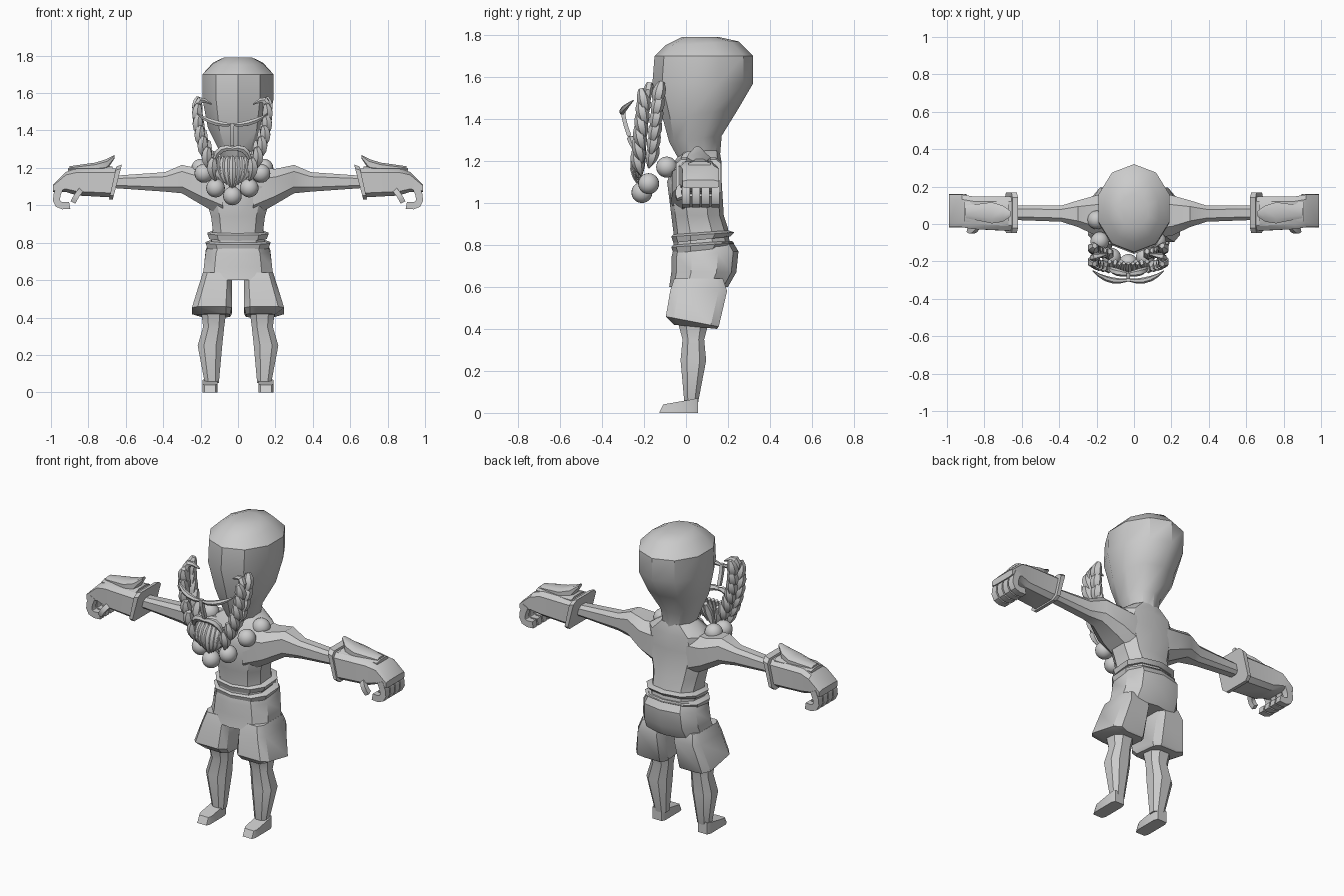
import bpy, bmesh, math
from mathutils import Vector

cube = bpy.data.objects.get("Cube")
if cube:
    bpy.data.objects.remove(cube, do_unlink=True)

shade = (.6, .6, .6, 1)
grey = bpy.data.materials.new("plain_grey")
grey.use_nodes = True
grey.diffuse_color = shade
grey.node_tree.nodes["Principled BSDF"].inputs["Base Color"].default_value = shade


def finish(name, bm):
    bmesh.ops.recalc_face_normals(bm, faces=bm.faces)
    mesh = bpy.data.meshes.new(name)
    bm.to_mesh(mesh)
    bm.free()
    mesh.materials.append(grey)
    obj = bpy.data.objects.new(name, mesh)
    bpy.context.collection.objects.link(obj)
    bpy.ops.object.select_all(action="DESELECT")
    obj.select_set(True)
    bpy.context.view_layer.objects.active = obj
    bpy.ops.object.shade_smooth_by_angle(angle=math.radians(35))


def loft(name, *rings):
    bm = bmesh.new()
    loops = [[bm.verts.new(point) for point in ring] for ring in rings]
    for lower, upper in zip(loops, loops[1:]):
        for i in range(len(lower)):
            bm.faces.new((lower[i - 1], lower[i], upper[i], upper[i - 1]))
    bm.faces.new(loops[0])
    bm.faces.new(loops[-1])
    finish(name, bm)


def outline(sides, power):
    # Rounded outline; a smaller power makes it more square
    def push(value):
        return math.copysign(abs(value) ** power, value)
    for i in range(sides):
        angle = math.tau * (i + (sides == 8) / 2) / sides
        yield push(math.sin(angle)), push(-math.cos(angle))


def level(half_width, front, back, height, rise=0, centre=0, sides=10, power=.8):
    # Horizontal section, tilted upward by rise at the back
    return [(centre + u * half_width, front + (back - front) * (v + 1) / 2,
             height + rise * (v + 1) / 2) for u, v in outline(sides, power)]


def upright(reach, front, back, low, high, slant=0, power=.7):
    # Section across an arm; slant pushes its underside outward
    return [(side * (reach + slant * (1 - v) / 2), front + (back - front) * (u + 1) / 2,
             low + (high - low) * (v + 1) / 2) for u, v in outline(8, power)]


def lock(name, start, bend, end, thick, sides=6, pointed=True):
    # Strand swept along a quadratic curve
    start, bend, end = Vector(start), Vector(bend), Vector(end)
    rings = []
    for step in range(6):
        t = step / 5
        point = start.lerp(bend, t).lerp(bend.lerp(end, t), t)
        along = (bend - start).lerp(end - bend, t).normalized()
        a = along.cross(Vector((0, 1, 0))).normalized()
        b = a.cross(along)
        radius = thick * math.sin(math.pi * (t * .8 + .15)) if pointed else thick
        rings.append([point + radius * (math.cos(q) * a + math.sin(q) * b)
                      for q in (math.tau * (k + .5) / sides for k in range(sides))])
    loft(name, *rings)


# Head and neck
loft("head",
     level(half_width=.08, front=-.03, back=.16, height=1.2, power=1),
     level(half_width=.11, front=-.08, back=.17, height=1.29, rise=.03, power=1),
     level(half_width=.17, front=-.11, back=.25, height=1.4, rise=.05, power=1),
     level(half_width=.2, front=-.16, back=.32, height=1.57, power=1),
     level(half_width=.2, front=-.15, back=.32, height=1.7, power=1),
     level(half_width=.14, front=-.1, back=.25, height=1.75, rise=.02, power=1),
     level(half_width=.08, front=-.02, back=.16, height=1.79, power=1))

# Torso
loft("torso",
     level(half_width=.15, front=-.06, back=.21, height=.79),
     level(half_width=.14, front=-.06, back=.2, height=.86, rise=.02),
     level(half_width=.15, front=-.07, back=.18, height=.94),
     level(half_width=.2, front=-.09, back=.17, height=1.1),
     level(half_width=.18, front=-.06, back=.17, height=1.19),
     level(half_width=.09, front=-.02, back=.16, height=1.25))

# Belt bands, flared at the top edge
for name, size, base in (("lower_belt", .17, .76), ("upper_belt", .16, .81)):
    loft(name,
         level(half_width=size, front=-.06, back=.21, height=base, rise=.03),
         level(half_width=size + .01, front=-.07, back=.23, height=base + .03, rise=.02),
         level(half_width=size - .02, front=-.06, back=.2, height=base + .04, rise=.02))

# Shorts seat
loft("shorts_seat",
     level(half_width=.16, front=-.06, back=.22, height=.78, rise=.04),
     level(half_width=.18, front=-.07, back=.25, height=.74, rise=.03),
     level(half_width=.19, front=-.07, back=.24, height=.67),
     level(half_width=.2, front=-.08, back=.2, height=.6))

for side, word in ((1, "left"), (-1, "right")):
    # Arm, thick at the shoulder and slim before the gauntlet
    loft(word + "_arm",
         upright(reach=.08, front=-.08, back=.16, low=.93, high=1.21),
         upright(reach=.2, front=-.07, back=.16, low=1, high=1.2),
         upright(reach=.3, front=-.02, back=.13, low=1.06, high=1.22),
         upright(reach=.39, front=.01, back=.1, low=1.07, high=1.18),
         upright(reach=.66, front=.02, back=.1, low=1.09, high=1.16))

    # Gauntlet narrowing into the back of the hand
    loft(word + "_gauntlet",
         upright(reach=.64, front=-.04, back=.15, low=1.04, high=1.2, slant=.04, power=.4),
         upright(reach=.86, front=-.03, back=.15, low=1.05, high=1.2, power=.4),
         upright(reach=.92, front=-.02, back=.16, low=1.07, high=1.18, power=.4),
         upright(reach=.99, front=-.02, back=.16, low=1.07, high=1.11, power=.4))

    # Cuff around the gauntlet's open end
    loft(word + "_cuff",
         upright(reach=.62, front=-.05, back=.17, low=1.03, high=1.22, slant=.05, power=.3),
         upright(reach=.65, front=-.05, back=.17, low=1.03, high=1.21, slant=.04, power=.3))

    # Raised plate with a spike toward the elbow, on a wider base
    loft(word + "_plate_base",
         upright(reach=.67, front=-.01, back=.13, low=1.16, high=1.21),
         upright(reach=.91, front=.01, back=.12, low=1.16, high=1.2))
    loft(word + "_arm_plate",
         upright(reach=.66, front=.04, back=.07, low=1.25, high=1.27),
         upright(reach=.7, front=.01, back=.1, low=1.19, high=1.25),
         upright(reach=.76, front=0, back=.12, low=1.18, high=1.23),
         upright(reach=.9, front=.03, back=.1, low=1.17, high=1.21))

    # Curled fingers and thumb
    for k in range(4):
        y = k * .047
        lock(f"{word}_finger_{k}", start=(side * .95, y, 1.1), bend=(side * 1.01, y, .98),
             end=(side * .9, y, 1), thick=.027, sides=4, pointed=False)
    lock(word + "_thumb", start=(side * .84, -.01, 1.08), bend=(side * .86, -.05, 1.06),
         end=(side * .88, -.03, 1.02), thick=.02, sides=4, pointed=False)

    # Shorts leg with a flared hem turned inward
    loft(word + "_shorts_leg",
         level(half_width=.08, front=-.06, back=.18, height=.64, centre=side * .11, sides=8, power=.4),
         level(half_width=.09, front=-.08, back=.2, height=.58, centre=side * .12, sides=8, power=.4),
         level(half_width=.11, front=-.1, back=.16, height=.46, rise=-.05, centre=side * .14, sides=8, power=.4),
         level(half_width=.08, front=-.06, back=.15, height=.42, rise=-.02, centre=side * .12, sides=8, power=.4))

    # Lower leg with a calf bulge, and a wedge foot
    loft(word + "_shin",
         level(half_width=.07, front=-.04, back=.11, height=.42, centre=side * .13, sides=8),
         level(half_width=.06, front=-.02, back=.09, height=.35, centre=side * .13, sides=8),
         level(half_width=.07, front=-.03, back=.1, height=.25, centre=side * .15, sides=8),
         level(half_width=.04, front=-.01, back=.06, height=.05, centre=side * .14, sides=8))
    loft(word + "_foot",
         level(half_width=.04, front=-.13, back=.06, height=0, centre=side * .15, sides=8, power=.3),
         level(half_width=.04, front=-.11, back=.06, height=.04, rise=.03, centre=side * .15, sides=8, power=.3))

# Facial hair and necklace sit slightly to the right of the body
middle = -.03

# Necklace beads along a drooping arc
for i in range(-3, 4):
    angle = math.radians(i * 32)
    bm = bmesh.new()
    bmesh.ops.create_uvsphere(bm, u_segments=20, v_segments=12, radius=.05)
    bmesh.ops.translate(bm, verts=bm.verts, vec=(
        middle + math.sin(angle) * .17, math.cos(angle) * -.21, 1.05 + math.sin(angle) ** 2 * .15))
    finish(f"bead_{i + 4}", bm)

for side, word in ((1, "left"), (-1, "right")):
    def place(out, y, z):
        return middle + side * out, y, z

    # Side braid: paired locks crossing front to back down the cheek
    for i in range(6):
        t = i / 5
        out, y, z = .18 - t * t * .08, -.165 - t * .03, 1.5 - t * .29
        for turn in (-1, 1):
            lean = turn * .035
            lock(f"{word}_braid_{i}_{'back' if turn > 0 else 'front'}",
                 start=place(out, y + lean * 1.4, z + .06 + lean / 2),
                 bend=place(out + .02, y + lean, z + lean / 2),
                 end=place(out - .01, y + lean / 2, z - .06 + lean / 2), thick=.032)

    # Upturned curl at the top of the braid
    lock(word + "_braid_curl", start=place(.16, -.19, 1.43), bend=place(.23, -.18, 1.62),
         end=place(.11, -.16, 1.54), thick=.022)

    # Long sweeping eyebrow and drooping moustache
    lock(word + "_eyebrow", start=place(0, -.3, 1.43), bend=place(.11, -.32, 1.43),
         end=place(.19, -.25, 1.49), thick=.016)
    lock(word + "_moustache", start=place(-.01, -.27, 1.3), bend=place(.09, -.26, 1.33),
         end=place(.1, -.23, 1.21), thick=.02)

    # Cheek locks joining the braid to the chin
    for k in range(3):
        out, drop = .1 - k * .03, k * .02
        lock(f"{word}_cheek_lock_{k}", start=place(out, -.2, 1.27 - drop),
             bend=place(out, -.24, 1.2 - drop), end=place(out - .03, -.22, 1.14 - drop), thick=.026)

# Nose strip
lock("nose", start=(middle, -.3, 1.44), bend=(middle, -.3, 1.4), end=(middle, -.27, 1.32),
     thick=.014, sides=4, pointed=False)

# Chin beard strands gathered to a point
for k in range(-3, 4):
    spread, lift = k * .024, abs(k) * .01
    lock(f"chin_strand_{k + 4}", start=(middle + spread, -.21, 1.26),
         bend=(middle + spread * 1.3, -.27 + lift, 1.18),
         end=(middle + spread * .6, -.23, 1.09 + lift), thick=.022)
